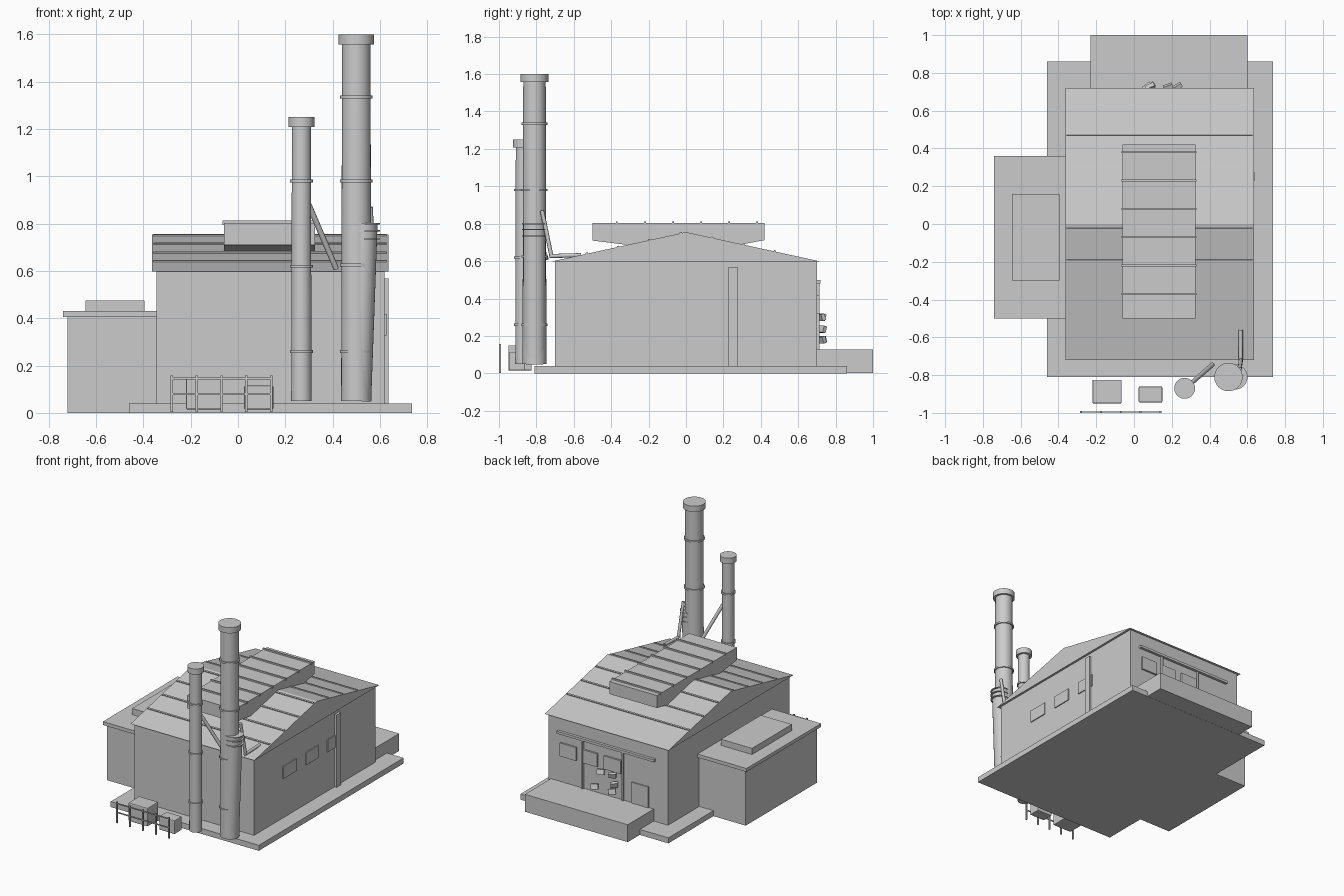
import bpy, bmesh, math
from mathutils import Vector, Matrix

if "Cube" in bpy.data.objects:
    bpy.data.objects.remove(bpy.data.objects["Cube"])

grey = bpy.data.materials.new("concrete grey")
grey.diffuse_color = (0.6, 0.6, 0.6, 1)
grey.use_nodes = True
grey.node_tree.nodes["Principled BSDF"].inputs["Base Color"].default_value = grey.diffuse_color


def finish(name, bm, smooth=False):
    bmesh.ops.recalc_face_normals(bm, faces=bm.faces)
    me = bpy.data.meshes.new(name)
    bm.to_mesh(me)
    bm.free()
    me.materials.append(grey)
    ob = bpy.data.objects.new(name, me)
    bpy.context.collection.objects.link(ob)
    if smooth:
        bpy.ops.object.select_all(action='DESELECT')
        ob.select_set(True)
        bpy.context.view_layer.objects.active = ob
        bpy.ops.object.shade_smooth_by_angle(angle=math.radians(40))
    return ob


def box(name, x0, x1, y0, y1, z0, z1, bevel=0.0, rot=None):
    bm = bmesh.new()
    size = Matrix.Diagonal((x1 - x0, y1 - y0, z1 - z0, 1))
    mid = Matrix.Translation(((x0 + x1) / 2, (y0 + y1) / 2, (z0 + z1) / 2))
    bmesh.ops.create_cube(bm, size=1, matrix=mid @ (rot or Matrix()) @ size)
    if bevel:
        bmesh.ops.bevel(bm, geom=bm.edges[:], offset=bevel, segments=2,
                        affect='EDGES', profile=0.5)
    return finish(name, bm)


def prism(name, profile, x0, x1):
    """Extrude a (y, z) outline along x."""
    bm = bmesh.new()
    face = bm.faces.new([bm.verts.new((x0, y, z)) for y, z in profile])
    ext = bmesh.ops.extrude_face_region(bm, geom=[face])
    bmesh.ops.translate(bm, vec=(x1 - x0, 0, 0),
                        verts=[v for v in ext['geom'] if isinstance(v, bmesh.types.BMVert)])
    return finish(name, bm)


def tube(name, a, b, r0, r1=None, sides=32):
    a, b = Vector(a), Vector(b)
    bm = bmesh.new()
    turn = (b - a).to_track_quat('Z', 'Y').to_matrix().to_4x4()
    bmesh.ops.create_cone(bm, cap_ends=True, segments=sides, radius1=r0, radius2=r1 or r0,
                          depth=(b - a).length, matrix=Matrix.Translation((a + b) / 2) @ turn)
    return finish(name, bm, True)


# Ground slab and main hall
box("ground_slab", -0.46, 0.735, -0.81, 0.86, 0, 0.04)
box("hall_walls", -0.345, 0.62, -0.70, 0.70, 0.04, 0.602)
prism("gable_roof", [(-0.72, 0.598), (0.72, 0.598), (0, 0.755)], -0.363, 0.636)

# Roof seams following the slope
for i in range(7):
    y = -0.53 + i * 0.1675
    z = 0.755 - abs(y) * 0.218
    slope = Matrix.Rotation(math.copysign(0.215, -y), 4, 'X')
    box(f"roof_seam_{i}", -0.358, 0.628, y - 0.006, y + 0.006, z - 0.006, z + 0.006, rot=slope)

# Raised roof vent with its bands
prism("roof_vent", [(-0.5, 0.803), (0.42, 0.803), (0.42, 0.712), (0.3, 0.69),
                    (-0.3, 0.685), (-0.5, 0.71)], -0.06, 0.325)
for i in range(6):
    y = -0.37 + i * 0.15
    box(f"vent_band_{i}", -0.065, 0.332, y - 0.005, y + 0.005, 0.795, 0.813)

# Side annex
box("annex_walls", -0.72, -0.34, -0.48, 0.34, 0, 0.41)
box("annex_roof", -0.74, -0.345, -0.5, 0.36, 0.405, 0.43)
box("annex_roof_unit", -0.645, -0.395, -0.3, 0.16, 0.43, 0.475)

# Rear loading dock
box("loading_dock", -0.23, 0.6, 0.70, 1.0, 0.001, 0.128)


# Chimneys with bands and caps
def chimney(name, x, y, r0, r1, top, cap_r, bands):
    tube(name, (x, y, 0.05), (x, y, top - 0.01), r0, r1)
    tube(name + "_cap", (x, y, top - 0.042), (x, y, top), cap_r)
    for i, z in enumerate(bands):
        tube(f"{name}_band_{i}", (x, y, z - 0.006), (x, y, z + 0.006), r1 + 0.009)


chimney("tall_chimney", 0.5, -0.81, 0.064, 0.06, 1.6, 0.075, (0.26, 0.625, 0.98, 1.335))
chimney("short_chimney", 0.268, -0.87, 0.043, 0.04, 1.25, 0.055, (0.26, 0.62, 0.98))

# Leaning flue beside the tall chimney, with collars
tube("leaning_flue", (0.503, -0.81, 0.05), (0.53, -0.81, 0.8), 0.06)
tube("flue_rim", (0.535, -0.81, 0.797), (0.535, -0.81, 0.803), 0.066)
for i, z in enumerate((0.735, 0.77)):
    tube(f"flue_collar_{i}", (0.535, -0.81, z - 0.003), (0.535, -0.81, z + 0.003), 0.066)

# Brace and connecting pipe
tube("chimney_brace", (0.295, -0.85, 0.89), (0.415, -0.745, 0.61), 0.012, sides=12)
tube("connecting_pipe_drop", (0.56, -0.77, 0.87), (0.565, -0.72, 0.63), 0.011, sides=12)
tube("connecting_pipe_run", (0.565, -0.73, 0.627), (0.565, -0.56, 0.632), 0.011, sides=12)

# Yard crates and railing
box("large_crate", -0.22, -0.065, -0.95, -0.825, 0.015, 0.15, 0.006)
box("small_crate", 0.025, 0.15, -0.945, -0.86, 0.015, 0.115, 0.006)
for i in range(5):
    x = -0.28 + i * 0.105
    box(f"rail_post_{i}", x - 0.005, x + 0.005, -1.0, -0.99, 0.003, 0.157)
for i, z in enumerate((0.08, 0.145)):
    box(f"rail_bar_{i}", -0.285, 0.145, -0.998, -0.992, z - 0.004, z + 0.004)

# Side windows and downpipe
for i, (y0, y1) in enumerate(((-0.37, -0.22), (-0.11, 0.035), (0.14, 0.29))):
    box(f"side_window_{i}", 0.61, 0.627, y0, y1, 0.328, 0.418)
box("downpipe", 0.615, 0.637, 0.228, 0.276, 0.04, 0.568)

# Rear windows, door, pipes and rail
for i, (x0, x1) in enumerate(((0.39, 0.52), (0.22, 0.345), (0.03, 0.165))):
    box(f"rear_window_{i}", x0, x1, 0.69, 0.713, 0.318, 0.415)
box("rear_door", -0.19, -0.055, 0.69, 0.708, 0.04, 0.28)
box("rear_pipe_rail", -0.245, 0.54, 0.695, 0.72, 0.48, 0.498)
for i, x in enumerate((0.34, 0.015)):
    box(f"rear_wall_pipe_{i}", x - 0.006, x + 0.006, 0.695, 0.715, 0.12, 0.485)

# Tilted panels on the rear wall
for i, (x, z) in enumerate(((0.18, 0.30), (0.085, 0.30), (0.23, 0.18), (0.07, 0.235), (0.09, 0.18))):
    tilt = Matrix.Rotation(0.35 + 0.1 * i, 4, 'Z') @ Matrix.Rotation(0.3 * (-1) ** i, 4, 'X')
    box(f"rear_panel_{i}", x - 0.025, x + 0.025, 0.717, 0.737, z - 0.018, z + 0.018, rot=tilt)
